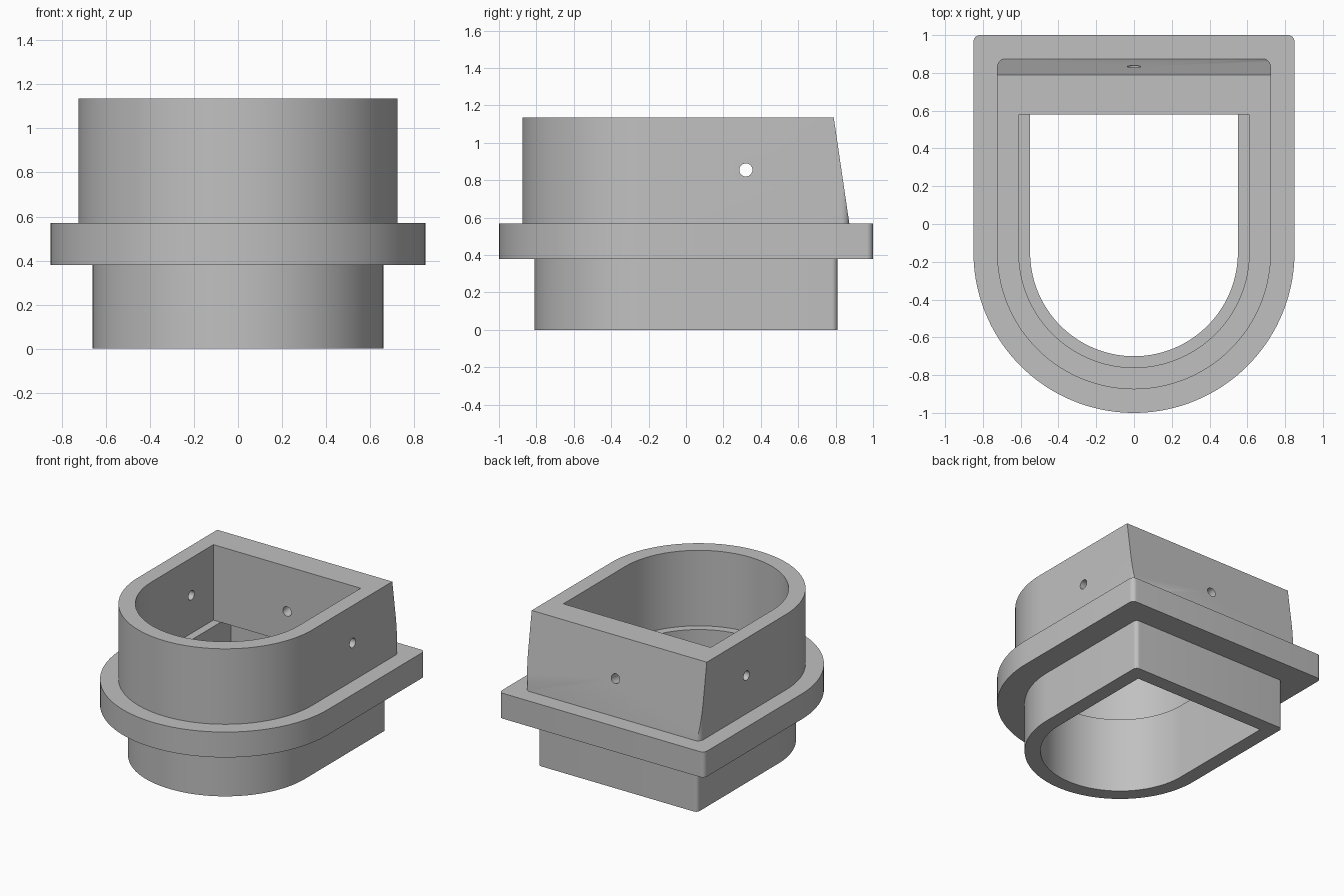
import bpy
import bmesh
from math import pi, cos, sin, atan2
from mathutils import Vector, Matrix

if "Cube" in bpy.data.objects:
    bpy.data.objects.remove(bpy.data.objects["Cube"], do_unlink=True)

grey = bpy.data.materials.new("plain grey")
grey.use_nodes = True
grey.diffuse_color = (0.53, 0.53, 0.53, 1)
grey.node_tree.nodes["Principled BSDF"].inputs["Base Color"].default_value = (0.53, 0.53, 0.53, 1)

ARC_Y = -0.15  # shared centre of the rounded front


def arc(cx, cy, r, start, end, steps):
    angles = [start + (end - start) * i / steps for i in range(steps + 1)]
    return [(cx + r * cos(a), cy + r * sin(a)) for a in angles]


def outline(half, back, corner):
    """Half-round front, straight sides and a square back."""
    pts = arc(0, ARC_Y, half, pi, 2 * pi, 72)
    if corner:
        x, y = half - corner, back - corner
        pts += arc(x, y, corner, 0, pi / 2, 8)
        pts += arc(-x, y, corner, pi / 2, pi, 8)
    else:
        pts += [(half, back), (-half, back)]
    return pts


def finish(bm, name):
    bmesh.ops.recalc_face_normals(bm, faces=bm.faces)
    mesh = bpy.data.meshes.new(name)
    bm.to_mesh(mesh)
    bm.free()
    mesh.materials.append(grey)
    obj = bpy.data.objects.new(name, mesh)
    bpy.context.collection.objects.link(obj)
    return obj


def prism(name, half, back, corner, z0, z1, slope=None):
    bm = bmesh.new()
    face = bm.faces.new([bm.verts.new((x, y, z0)) for x, y in outline(half, back, corner)])
    grown = bmesh.ops.extrude_face_region(bm, geom=[face])["geom"]
    bmesh.ops.translate(bm, vec=(0, 0, z1 - z0),
                        verts=[v for v in grown if isinstance(v, bmesh.types.BMVert)])
    if slope:
        # Slice the back to a leaning face
        point, normal = slope
        geom = bm.verts[:] + bm.edges[:] + bm.faces[:]
        bmesh.ops.bisect_plane(bm, geom=geom, plane_co=point, plane_no=normal, clear_outer=True)
        bmesh.ops.holes_fill(bm, edges=[e for e in bm.edges if e.is_boundary], sides=0)
    return finish(bm, name)


def drill(name, centre, direction, length):
    bm = bmesh.new()
    turn = Vector(direction).to_track_quat('Z', 'Y').to_matrix().to_4x4()
    bmesh.ops.create_cone(bm, cap_ends=True, segments=32, radius1=0.035, radius2=0.035,
                          depth=length, matrix=Matrix.Translation(centre) @ turn)
    return finish(bm, name)


def cut(obj, cutter):
    cutter.hide_render = True
    mod = obj.modifiers.new("cut", 'BOOLEAN')
    mod.operation = 'DIFFERENCE'
    mod.solver = 'EXACT'
    mod.object = cutter
    bpy.ops.object.select_all(action='DESELECT')
    bpy.context.view_layer.objects.active = obj
    obj.select_set(True)
    bpy.ops.object.modifier_apply(modifier=mod.name)
    bpy.data.objects.remove(cutter, do_unlink=True)


# Upper collar with the leaning back
TOP, RIM, FOOT = 1.135, 0.57, 0.38
lean = Vector((0, TOP - RIM, 0.083)).normalized()
collar = prism("upper_collar", 0.725, 0.875, 0.045, RIM, TOP, ((0, 0.79, TOP), lean))
cut(collar, prism("pocket_cutter", 0.61, 0.58, 0, RIM - 0.1, TOP + 0.1))

# Screw holes: one through both sides, one square to the leaning back
cut(collar, drill("side_drill", (0, 0.32, 0.855), (1, 0, 0), 2))
cut(collar, drill("back_drill", Vector((0, 0.834, 0.835)) - lean * 0.1, lean, 0.5))

# Flange and lower spigot share one bore
flange = prism("flange", 0.85, 1.0, 0.035, FOOT, RIM)
spigot = prism("lower_spigot", 0.66, 0.81, 0.03, 0, FOOT)
for part in (flange, spigot):
    cut(part, prism("bore_cutter", 0.55, 0.70, 0, -0.1, TOP))

for part in (collar, flange, spigot):
    bpy.ops.object.select_all(action='DESELECT')
    bpy.context.view_layer.objects.active = part
    part.select_set(True)
    bpy.ops.object.shade_smooth_by_angle(angle=pi / 6)
